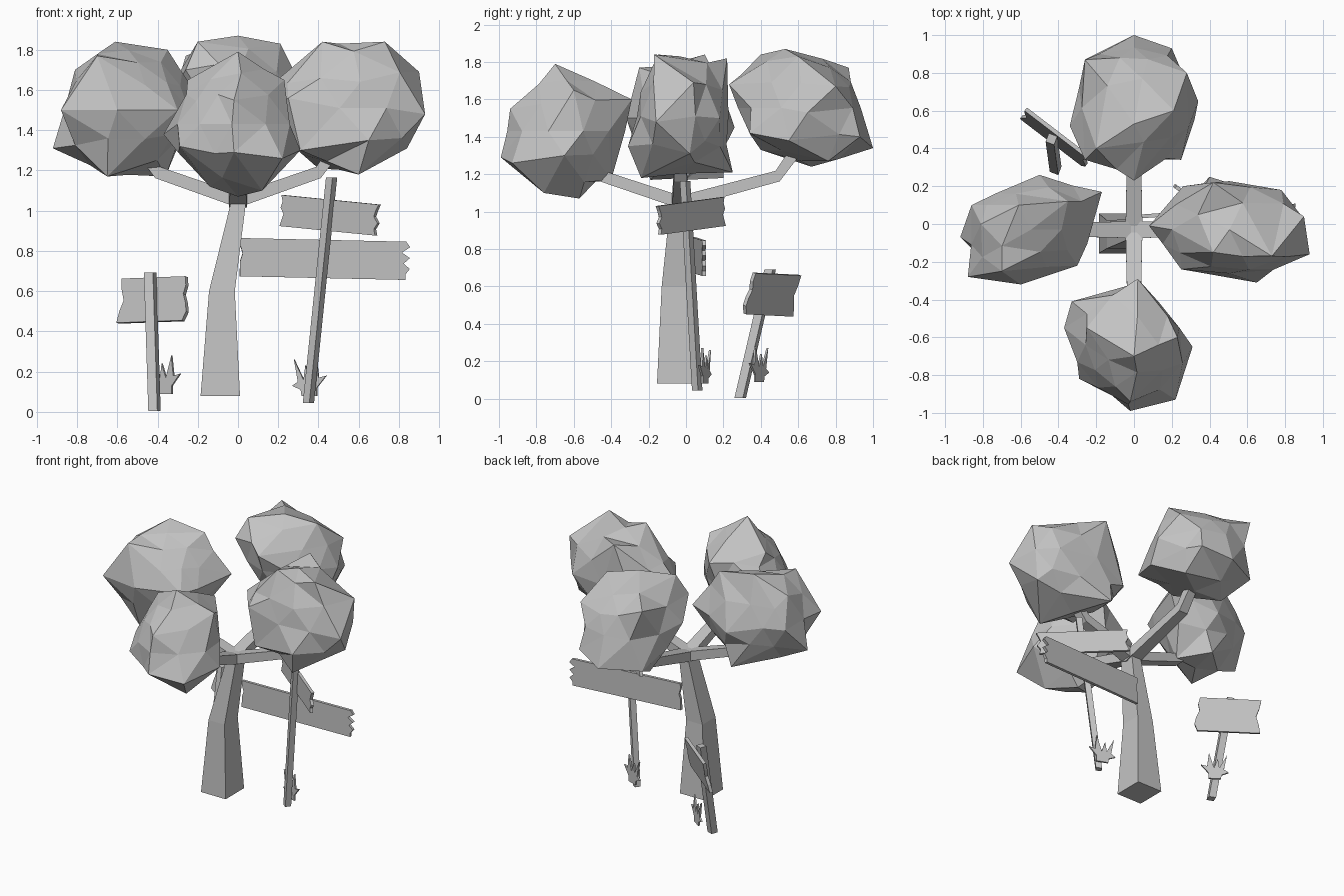
import bpy, bmesh, random
from mathutils import Vector, Matrix
from mathutils.bvhtree import BVHTree

default = bpy.data.objects.get("Cube")
if default:
    bpy.data.objects.remove(default, do_unlink=True)

GREY = (0.55, 0.55, 0.55, 1)
grey = bpy.data.materials.new("plain_grey")
grey.use_nodes = True
grey.diffuse_color = GREY
grey.node_tree.nodes["Principled BSDF"].inputs["Base Color"].default_value = GREY


def finish(name, bm, matrix=None):
    """Turn a bmesh into a flat-shaded object."""
    bmesh.ops.recalc_face_normals(bm, faces=bm.faces)
    mesh = bpy.data.meshes.new(name)
    bm.to_mesh(mesh)
    bm.free()
    mesh.materials.append(grey)
    obj = bpy.data.objects.new(name, mesh)
    if matrix:
        obj.matrix_world = matrix
    bpy.context.collection.objects.link(obj)
    return obj


def loft(name, rings):
    """Skin a row of four-cornered rings and cap both ends."""
    bm = bmesh.new()
    loops = [[bm.verts.new(p) for p in ring] for ring in rings]
    for low, high in zip(loops, loops[1:]):
        for i in range(4):
            j = (i + 1) % 4
            bm.faces.new((low[i], low[j], high[j], high[i]))
    bm.faces.new(loops[0])
    bm.faces.new(loops[-1])
    return finish(name, bm)


def square(centre, half_x, half_y, turn=0):
    spin = Matrix.Rotation(turn, 3, "Z")
    corners = ((-1, -1), (1, -1), (1, 1), (-1, 1))
    return [Vector(centre) + spin @ Vector((a * half_x, b * half_y, 0)) for a, b in corners]


def plate(name, outline, depth, centre, turn, tilt=0, lean=0):
    """Extrude an upright outline and place it."""
    bm = bmesh.new()
    face = bm.faces.new([bm.verts.new((x, -depth / 2, z)) for x, z in outline])
    made = bmesh.ops.extrude_face_region(bm, geom=[face])["geom"]
    moved = [v for v in made if isinstance(v, bmesh.types.BMVert)]
    bmesh.ops.translate(bm, verts=moved, vec=(0, depth, 0))
    place = (Matrix.Translation(centre) @ Matrix.Rotation(turn, 4, "Z")
             @ Matrix.Rotation(lean, 4, "X") @ Matrix.Rotation(tilt, 4, "Y"))
    return finish(name, bm, place)


def board_outline(length, height, left, right):
    """Plank whose two ends are chipped inward by the listed depths."""
    points = []
    for side, chips in ((1, right), (-1, left)):
        for i, chip in enumerate(chips):
            z = (i / (len(chips) - 1) - 0.5) * height
            points.append((side * (length / 2 - chip), side * z))
    return points


def foliage(name, seed, peaks):
    """Rough low-poly clump whose corners are pulled out to the given peaks."""
    rng = random.Random(seed)
    peaks = [Vector(p) for p in peaks]
    low = Vector([min(p[i] for p in peaks) for i in range(3)])
    high = Vector([max(p[i] for p in peaks) for i in range(3)])
    centre, half = (low + high) / 2, (high - low) / 2
    # Hull of the peaks guides the corners between them
    hull = bmesh.new()
    for p in peaks:
        hull.verts.new(p)
    bmesh.ops.convex_hull(hull, input=hull.verts)
    tree = BVHTree.FromBMesh(hull)
    hull.free()
    bm = bmesh.new()
    bmesh.ops.create_icosphere(bm, subdivisions=2, radius=1)
    for v in bm.verts:
        rounded = centre + v.co * half
        flat = tree.ray_cast(centre, rounded - centre)[0] or rounded
        v.co = centre + (flat.lerp(rounded, 0.25) - centre) * rng.uniform(0.95, 1.02)
    free = list(bm.verts)
    for p in peaks:
        aim = (p - centre).normalized()
        nearest = max(free, key=lambda v: (v.co - centre).normalized().dot(aim))
        nearest.co = p
        free.remove(nearest)
    return finish(name, bm)


# Trunk, bending and narrowing upward
loft("trunk", [square((-0.088, -0.05, 0.08), 0.098, 0.105),
               square((-0.08, -0.055, 0.6), 0.064, 0.075),
               square((0, -0.03, 1.03), 0.038, 0.055),
               square((0, -0.03, 1.09), 0.035, 0.05)])

# Four branches that rise outward and kink up into the foliage
for side, direction, kink in (("left", (1, 0), 0.4), ("right", (-1, 0), 0.4),
                              ("front", (0, -1), 0.42), ("back", (0, 1), 0.52)):
    out = Vector((*direction, 0))
    across = Vector((-out.y, out.x, 0))
    rings = []
    for reach, z, wide, thick, slope in ((0, 1.05, 0.045, 0.035, 0), (kink, 1.19, 0.035, 0.028, 0.4),
                                         (kink + 0.1, 1.33, 0.03, 0.025, 0.8)):
        middle = Vector((0, -0.03, z)) + out * reach
        rise = Vector((0, 0, 1)) * thick - out * thick * slope
        rings.append([middle + across * a * wide + rise * b
                      for a, b in ((-1, -1), (1, -1), (1, 1), (-1, 1))])
    loft(side + "_branch", rings)

# Foliage clumps
foliage("front_foliage", 3, [
    (0, -.7, 1.79), (.02, -.29, 1.6), (.31, -.65, 1.3), (.22, -.93, 1.26), (-.02, -.99, 1.29),
    (-.29, -.82, 1.32), (-.37, -.55, 1.38), (-.33, -.41, 1.45), (.12, -.76, 1.1), (0, -.57, 1.07),
    (-.14, -.65, 1.12), (-.25, -.55, 1.65), (.23, -.6, 1.65), (-.02, -.94, 1.55), (0, -.4, 1.17)])
foliage("back_foliage", 5, [
    (0, .53, 1.87), (.21, .6, 1.83), (-.2, .4, 1.84), (0, .23, 1.68), (-.26, .34, 1.7),
    (-.26, .87, 1.77), (.28, .8, 1.67), (.2, .93, 1.4), (0, 1, 1.34), (.34, .65, 1.53),
    (.25, .34, 1.42), (-.34, .52, 1.58), (-.18, .67, 1.24), (0, .4, 1.33), (-.26, .87, 1.34),
    (.2, .76, 1.27), (.32, .55, 1.38)])
foliage("left_foliage", 8, [
    (.42, -.15, 1.84), (.73, -.17, 1.84), (.42, .22, 1.82), (.9, .04, 1.69), (.93, -.16, 1.48),
    (.84, .02, 1.31), (.08, -.01, 1.55), (.65, -.31, 1.35), (.4, .25, 1.21), (.6, -.24, 1.18),
    (.78, .18, 1.5), (.31, -.25, 1.3), (.25, -.24, 1.56), (.26, .2, 1.4)])
foliage("right_foliage", 11, [
    (-.61, .1, 1.84), (-.35, .12, 1.8), (-.81, 0, 1.7), (-.86, .1, 1.5), (-.92, -.07, 1.31),
    (-.88, -.28, 1.5), (-.6, -.32, 1.5), (-.3, -.22, 1.5), (-.17, .17, 1.53), (-.5, .26, 1.45),
    (-.65, -.19, 1.17), (-.36, 0, 1.17), (-.5, .2, 1.18), (-.7, -.25, 1.77)])

# Tall signpost with two boards
TALL_TURN = -0.63
loft("tall_post", [square((0.35, 0.06, 0.045), 0.02, 0.02, TALL_TURN),
                   square((0.465, -0.005, 1.165), 0.02, 0.02, TALL_TURN)])
plate("upper_board", board_outline(0.6, 0.155, (0, 0.01, 0, 0.02, 0.01, 0), (0.01, 0.02, 0, 0.025, 0.015, 0)),
      0.02, (0.458, 0.025, 0.977), TALL_TURN, 0.08)
plate("lower_board", board_outline(0.845, 0.19, (0, 0, 0.012, 0, 0, 0), (0.02, 0.02, 0, 0.03, 0, 0.04, 0, 0.02)),
      0.02, (0.432, 0.068, 0.76), 0.07, 0.022)

# Short signpost with one leaning board
SHORT_TURN = -0.36
loft("short_post", [square((-0.415, 0.29, 0.005), 0.024, 0.024, SHORT_TURN),
                    square((-0.437, 0.45, 0.692), 0.024, 0.024, SHORT_TURN)])
plate("short_board", board_outline(0.43, 0.225, (0, 0.01, 0.03, 0.01, 0.0), (0.02, 0, 0.01, 0.03, 0.02, 0.03)),
      0.022, (-0.415, 0.456, 0.557), -0.66, -0.03, -0.22)

# Spiky grass tufts behind the posts
TUFT = [(-0.04, 0), (0.04, 0), (0.04, 0.04), (0.09, 0.1), (0.05, 0.09), (0.038, 0.19),
        (0.005, 0.08), (-0.02, 0.15), (-0.03, 0.08), (-0.08, 0.18), (-0.06, 0.07),
        (-0.09, 0.05), (-0.045, 0.03)]
plate("tall_post_grass", TUFT, 0.012, (0.355, 0.1, 0.08), -0.36)
plate("short_post_grass", TUFT, 0.012, (-0.36, 0.39, 0.09), -0.6)
